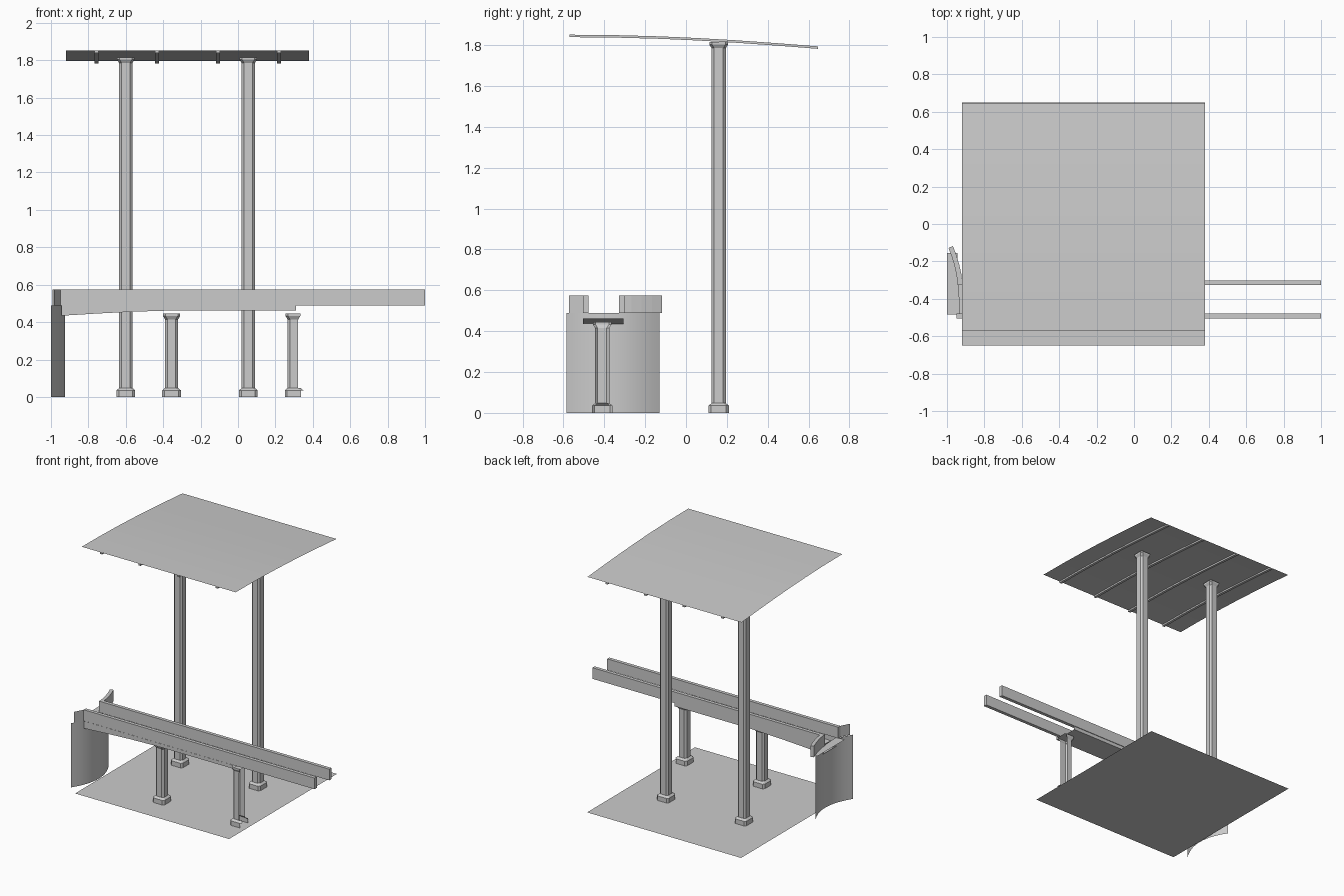
import bpy, bmesh
from mathutils import Vector

if "Cube" in bpy.data.objects:
    bpy.data.objects.remove(bpy.data.objects["Cube"])


def finish(name, bm, smooth=False):
    bm.normal_update()
    me = bpy.data.meshes.new(name)
    bm.to_mesh(me)
    bm.free()
    ob = bpy.data.objects.new(name, me)
    bpy.context.collection.objects.link(ob)
    for p in me.polygons:
        p.use_smooth = smooth
    return ob


def grid(name, rows, closed=False, caps=False, smooth=False):
    """Skin a list of point rows; optionally close each row and cap the ends."""
    bm = bmesh.new()
    vs = [[bm.verts.new(p) for p in r] for r in rows]
    n = len(rows[0])
    for a, b in zip(vs, vs[1:]):
        for i in range(n if closed else n - 1):
            j = (i + 1) % n
            bm.faces.new((a[i], a[j], b[j], b[i]))
    if caps:
        bm.faces.new(vs[0][::-1])
        bm.faces.new(vs[-1])
    if closed:
        bmesh.ops.recalc_face_normals(bm, faces=bm.faces[:])
    return finish(name, bm, smooth)


def bar(name, path, width, z0, z1):
    """Rectangular rail swept along a plan path."""
    rows = []
    pts = [Vector(p) for p in path]
    for i, p in enumerate(pts):
        d = (pts[min(i + 1, len(pts) - 1)] - pts[max(i - 1, 0)]).normalized()
        n = Vector((-d.y, d.x)) * width / 2
        a, b = p + n, p - n
        rows.append([(a.x, a.y, z0), (b.x, b.y, z0), (b.x, b.y, z1), (a.x, a.y, z1)])
    return grid(name, rows, closed=True, caps=True)


def column(name, x, y, h, open_side=False):
    """Chamfered square column with flared base and cap."""
    prof = [(0, .05), (.035, .05), (.048, .035), (h - .03, .035), (h - .012, .046), (h, .046)]
    rows = []
    for z, r in prof:
        c = r - .013
        rows.append([(x + u, y + v, z) for u, v in
                     ((r, -c), (r, c), (c, r), (-c, r), (-r, c), (-r, -c), (-c, -r), (c, -r))])
    ob = grid(name, rows, closed=True, caps=True)
    if open_side:
        bm = bmesh.new()
        bm.from_mesh(ob.data)
        gone = [f for f in bm.faces if f.normal.x > .4]
        bmesh.ops.delete(bm, geom=gone, context='FACES')
        bm.to_mesh(ob.data)
        bm.free()
    return ob


X0, X1 = -.92, .38

# Ground sheet
grid("ground_sheet", [[(X0, -.65, 0), (X1, -.65, 0)], [(X0, .65, 0), (X1, .65, 0)]])

# Gently curved canopy and its ribs
curve = [(-.57, 1.852), (-.35, 1.85), (-.13, 1.844), (.05, 1.836),
         (.24, 1.825), (.44, 1.811), (.645, 1.795)]
grid("canopy", [[(X0, y, z), (X1, y, z)] for y, z in curve], smooth=True)
for i, x in enumerate((-.757, -.433, -.107, .219)):
    grid(f"canopy_rib_{i + 1}",
         [[(x - .01, y, z - .001), (x + .01, y, z - .001), (x + .01, y, z - .013), (x - .01, y, z - .013)]
          for y, z in curve], closed=True, caps=True)

# Tall and short columns
for i, x in enumerate((-.6, .055)):
    column(f"canopy_column_{i + 1}", x, .16, 1.815)
column("deck_column_1", -.355, -.41, .445)
column("deck_column_2", .3, -.41, .445, open_side=True)

# Parapet rails, with the curved return on the rear one
bar("front_parapet", [(-.95, -.491), (1, -.491)], .026, .49, .575)
bar("rear_parapet", [(-.945, -.314), (1, -.314)], .026, .49, .575)
bar("rear_parapet_return", [(-.931, -.32), (-.936, -.27), (-.947, -.22), (-.962, -.17), (-.98, -.123)],
    .026, .49, .575)
grid("front_parapet_return", [[(-.985, -.572, z), (-.95, -.504, z)] for z in (.49, .575)])

# Open deck trough with haunched underside
soffit = [(-.945, .434), (-.75, .446), (-.55, .456), (-.32, .463), (.31, .463)]
grid("deck_trough", [[(x, -.505, .49), (x, -.505, z), (x, -.306, z), (x, -.306, .49)]
                     for x, z in soffit])

# Curved abutment wall and the landing on top
arc = [(-.925 - .075 * t * t, -.358 + .2275 * t) for t in [k / 8 - 1 for k in range(17)]]
grid("abutment_wall", [[(x, y, z) for x, y in arc] for z in (0, .49)], smooth=True)
grid("landing", [[(-1, -.485, .49), (-.93, -.485, .49)], [(-1, -.155, .49), (-.945, -.155, .49)]])
